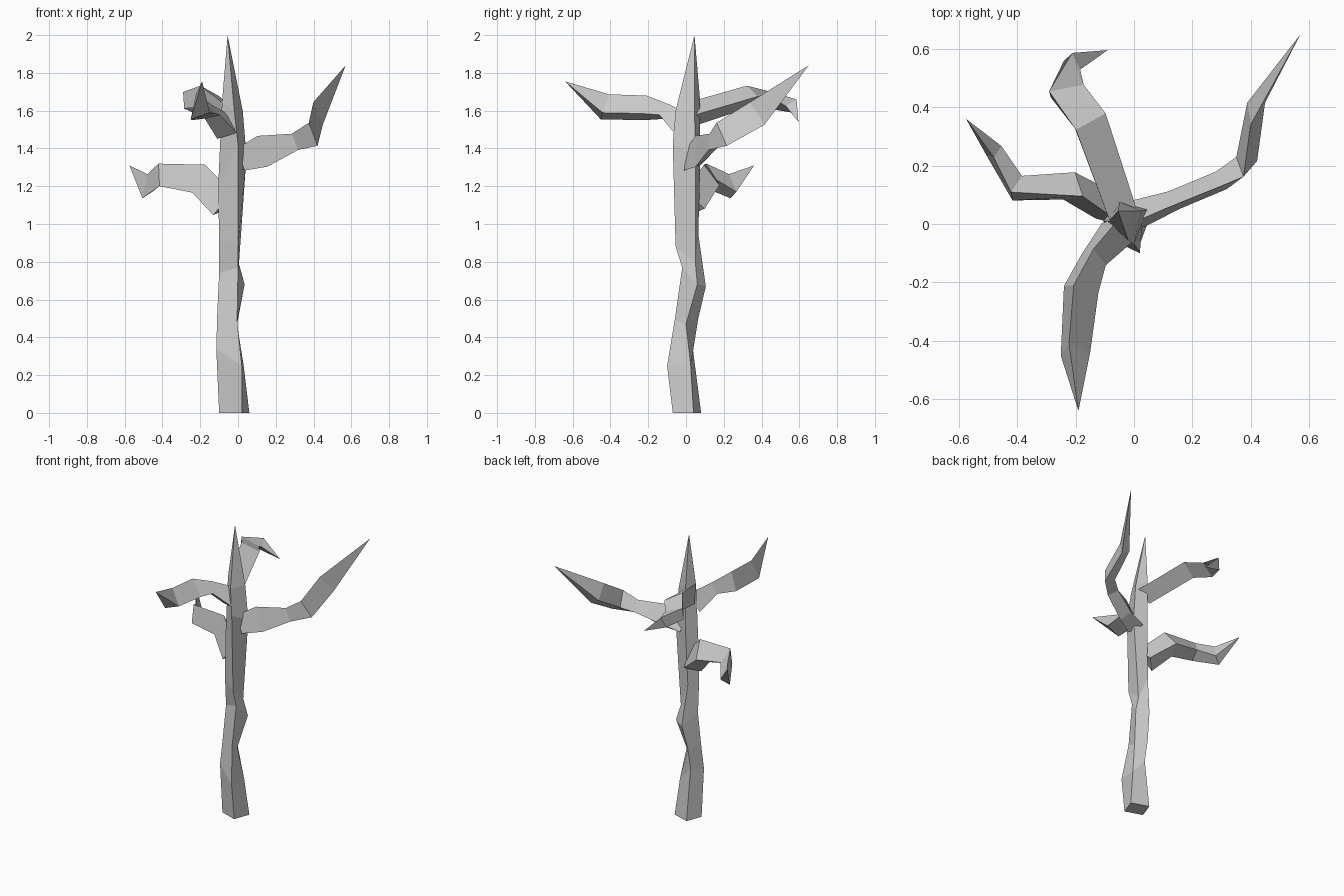
import bpy, bmesh
from math import sin, cos, radians
from mathutils import Vector

if "Cube" in bpy.data.objects:
    bpy.data.objects.remove(bpy.data.objects["Cube"])


def loft(name, rings, tip):
    """Skin a list of equal-sized rings, cap the start and close to a point."""
    bm = bmesh.new()
    loops = [[bm.verts.new(p) for p in ring] for ring in rings]
    end = bm.verts.new(tip)
    n = len(loops[0])
    bm.faces.new(loops[0])
    for a, b in zip(loops, loops[1:]):
        for i in range(n):
            j = (i + 1) % n
            bm.faces.new((a[i], a[j], b[j], b[i]))
    for i in range(n):
        bm.faces.new((loops[-1][i], loops[-1][(i + 1) % n], end))
    bmesh.ops.recalc_face_normals(bm, faces=bm.faces)
    mesh = bpy.data.meshes.new(name)
    bm.to_mesh(mesh)
    bm.free()
    obj = bpy.data.objects.new(name, mesh)
    bpy.context.collection.objects.link(obj)
    return obj


def branch(name, start_angle, stations, tip):
    """Three-sided limb; each station is x, y, z, half width, half height."""
    pts = [(cos(radians(start_angle + k * 120)), sin(radians(start_angle + k * 120)))
           for k in range(3)]
    lo = [min(p[i] for p in pts) for i in (0, 1)]
    hi = [max(p[i] for p in pts) for i in (0, 1)]
    sec = [[2 * (p[i] - lo[i]) / (hi[i] - lo[i]) - 1 for i in (0, 1)] for p in pts]
    path = [Vector(s[:3]) for s in stations] + [Vector(tip)]
    rings = []
    for i, s in enumerate(stations):
        tangent = (path[i + 1] - path[max(i - 1, 0)]).normalized()
        side = tangent.cross(Vector((0, 0, 1))).normalized()
        up = side.cross(tangent)
        rings.append([path[i] + side * u * s[3] + up * v * s[4] for u, v in sec])
    return loft(name, rings, tip)


# Trunk: four crooked corner rails rising to one spike
left = [(-.10, -.03, 0), (-.115, -.035, .34), (-.11, -.01, .52), (-.10, .01, .74),
        (-.10, .0, .92), (-.105, .01, 1.2), (-.085, .01, 1.64)]
front = [(.02, -.07, 0), (.02, -.10, .25), (-.005, -.06, .49), (.0, -.02, .77),
         (.0, -.055, .88), (.0, -.07, 1.42), (-.02, -.055, 1.6)]
right = [(.06, .04, 0), (.03, .025, .25), (-.005, .0, .47), (.035, .06, .68),
         (.005, .05, .79), (.045, .05, 1.36), (.025, .045, 1.6)]
back = [(-.06, .08, 0), (-.06, .035, .35), (-.06, .065, .5), (-.04, .105, .67),
        (-.06, .065, .95), (-.05, .075, 1.3), (-.05, .075, 1.65)]
loft("trunk", list(zip(left, front, right, back)), (-.055, .045, 2.0))

# Long right branch, bending backwards and up
branch("right_branch", 75, [
    (.0, .03, 1.34, .05, .06), (.12, .075, 1.385, .035, .085),
    (.29, .145, 1.435, .035, .045), (.375, .2, 1.475, .035, .07),
    (.405, .385, 1.585, .028, .075)], (.57, .65, 1.84))

# Low left branch with a hooked end
branch("left_branch", 105, [
    (-.06, .04, 1.11, .055, .08), (-.2, .125, 1.24, .05, .08),
    (-.405, .125, 1.26, .045, .06), (-.475, .245, 1.2, .03, .065)],
    (-.575, .36, 1.31))

# Back branch, curling down at the end
branch("back_branch", 120, [
    (-.04, .04, 1.58, .05, .065), (-.15, .355, 1.675, .058, .058),
    (-.23, .46, 1.655, .06, .045), (-.205, .55, 1.625, .03, .04)],
    (-.09, .595, 1.54))

# Front branch, pointing forwards
branch("front_branch", 75, [
    (-.04, -.01, 1.51, .06, .07), (-.13, -.11, 1.595, .045, .04),
    (-.18, -.22, 1.615, .06, .065), (-.2, -.43, 1.62, .05, .07)],
    (-.19, -.64, 1.755))
